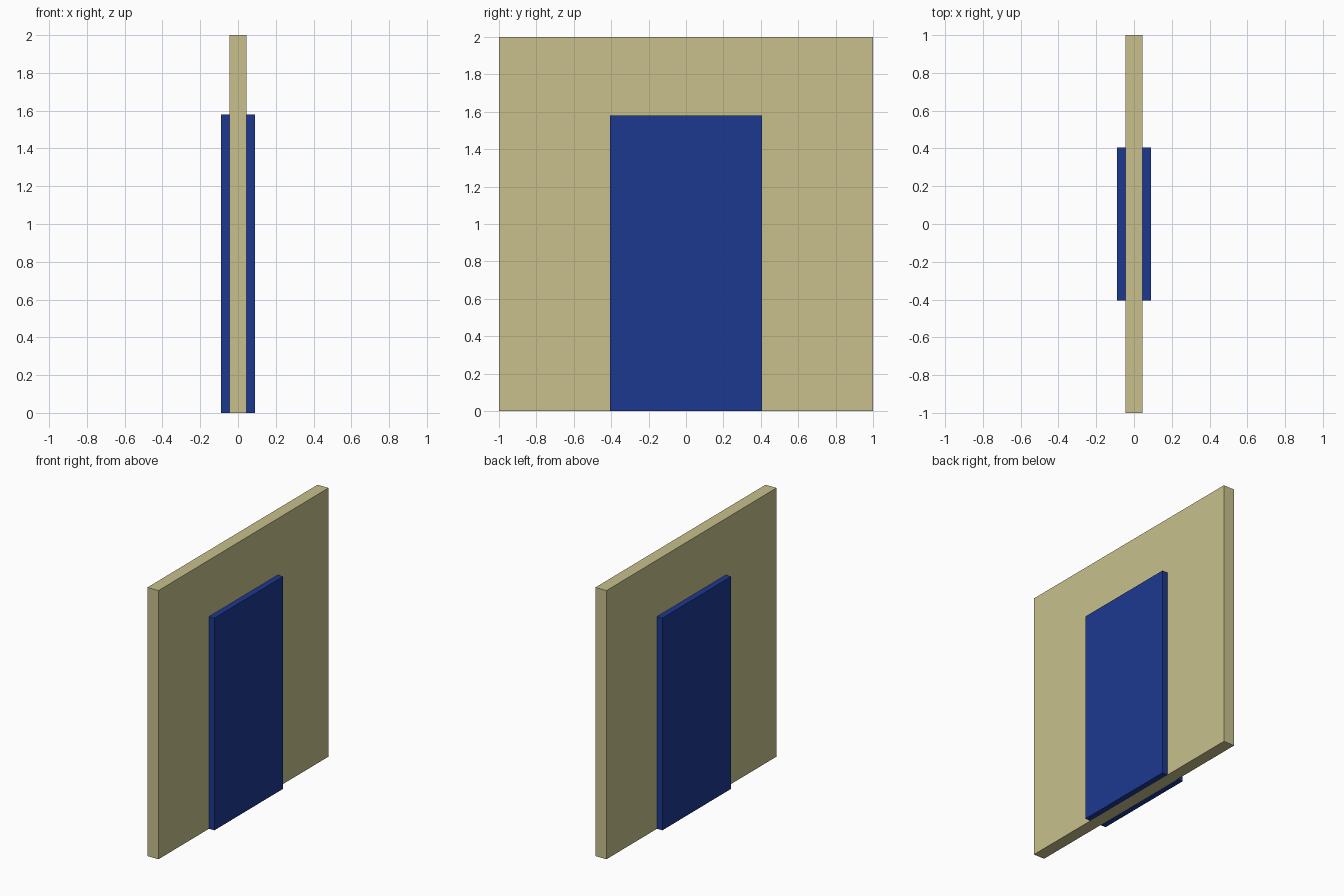
import bpy

if "Cube" in bpy.data.objects:
    bpy.data.objects.remove(bpy.data.objects["Cube"])


def material(name, color):
    mat = bpy.data.materials.new(name)
    mat.diffuse_color = color
    mat.use_nodes = True
    mat.node_tree.nodes["Principled BSDF"].inputs["Base Color"].default_value = mat.diffuse_color
    return mat


def box(name, x0, x1, half_width, height, mat):
    bpy.ops.mesh.primitive_cube_add(size=1, location=((x0 + x1) / 2, 0, height / 2))
    obj = bpy.context.object
    obj.name = name
    obj.scale = (x1 - x0, half_width * 2, height)
    bpy.ops.object.transform_apply(location=False, rotation=False, scale=True)
    obj.data.materials.append(mat)
    return obj


WALL_X, DOOR_X = 0.045, 0.089
tan = material("wall_tan", (0.58, 0.53, 0.27, 1))
blue = material("door_blue", (0.012, 0.04, 0.28, 1))

# Square wall slab
box("wall", -WALL_X, WALL_X, 1.0, 2.0, tan)

# Door panel on each face of the wall
box("door_panel_right", WALL_X, DOOR_X, 0.405, 1.58, blue)
box("door_panel_left", -DOOR_X, -WALL_X, 0.405, 1.58, blue)
